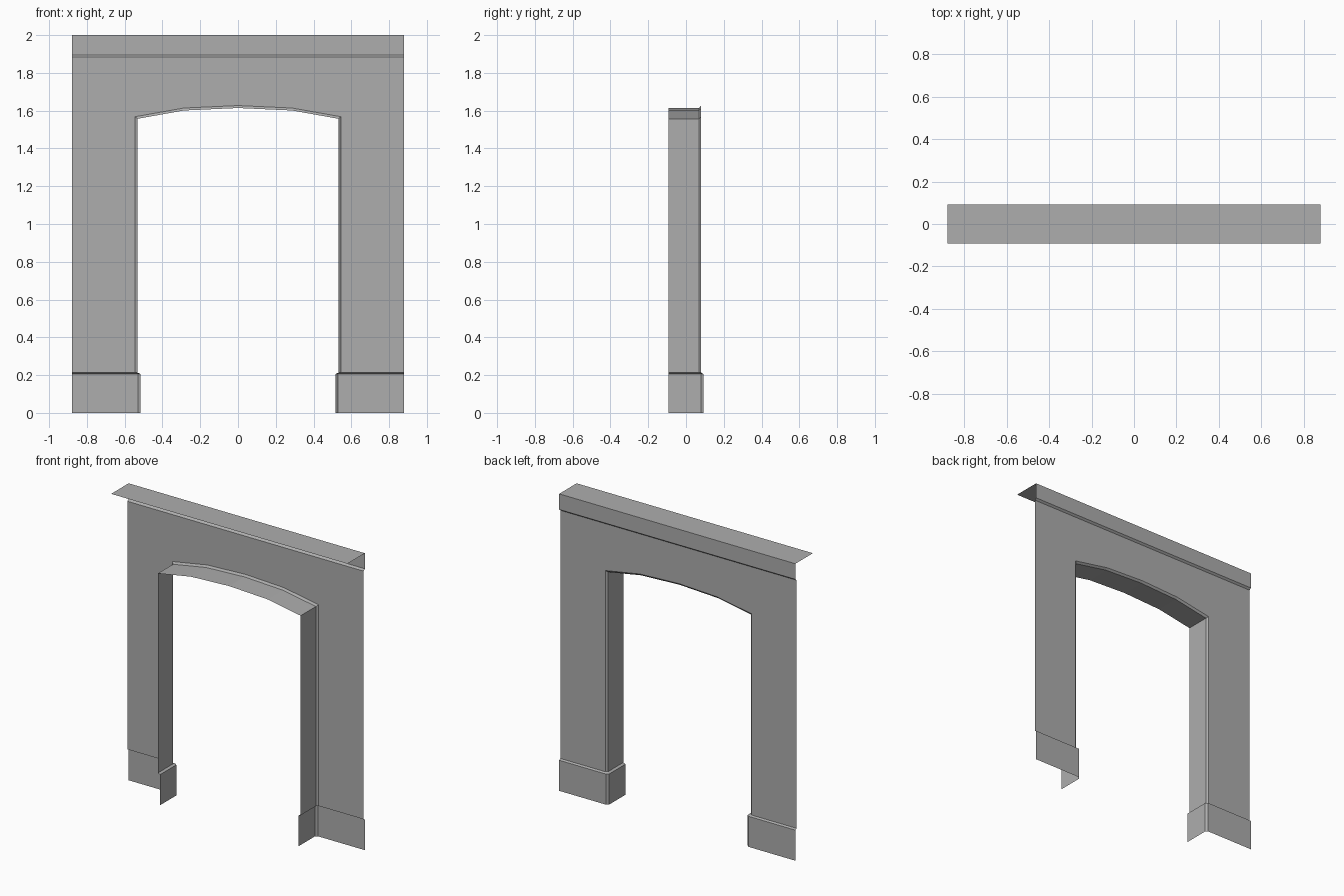
import bpy
import bmesh

cube = bpy.data.objects.get("Cube")
if cube:
    bpy.data.objects.remove(cube, do_unlink=True)

# One plain stone grey
stone = bpy.data.materials.new("stone_grey")
stone.use_nodes = True
COLOUR = (0.42, 0.42, 0.42, 1)
stone.diffuse_color = COLOUR
stone.node_tree.nodes["Principled BSDF"].inputs["Base Color"].default_value = COLOUR

# Main dimensions
WIDTH = 0.88            # half width
FRONT, BACK = -0.093, 0.093
WALL = 0.08             # plane of the wall sheet
REVEAL = 0.069          # where the opening chamfer starts
PLINTH_TOP, FOOT = 0.206, 0.213
BAND_LOW, BAND = 1.884, 1.895
TOP = 2.0


def sheet(name, rows):
    """Open surface through rows of points, mirrored across x = 0."""
    bm = bmesh.new()
    grid = [[bm.verts.new(p) for p in row] for row in rows]
    for a, b in zip(grid, grid[1:]):
        for i in range(len(a) - 1):
            bm.faces.new((a[i], a[i + 1], b[i + 1], b[i]))
    mesh = bpy.data.meshes.new(name)
    bm.to_mesh(mesh)
    bm.free()
    mesh.materials.append(stone)
    obj = bpy.data.objects.new(name, mesh)
    bpy.context.collection.objects.link(obj)
    mirror = obj.modifiers.new("mirror", "MIRROR")
    mirror.use_clip = True
    return obj


def at_depth(outline, y):
    return [(x, y, z) for x, z in outline]


# Arched wall: deep reveal, chamfered edge and flat wall
inner = [(0.532, FOOT), (0.532, 1.557), (0.286, 1.601), (0, 1.614)]
edge = [(0.545, FOOT), (0.545, 1.568), (0.286, 1.614), (0, 1.627)]
outer = [(WIDTH, FOOT), (WIDTH, BAND_LOW), (0.286, BAND_LOW), (0, BAND_LOW)]
sheet("arched_wall", [at_depth(inner, FRONT), at_depth(inner, REVEAL),
                      at_depth(edge, WALL), at_depth(outer, WALL)])

# Plinths: L-shaped plan with a chamfered corner and a sloping top
foot_plan = [(0.532, FRONT), (0.532, REVEAL), (0.545, WALL), (WIDTH, WALL)]
plinth_plan = [(0.516, FRONT), (0.516, WALL), (0.53, BACK), (WIDTH, BACK)]
sheet("plinths", [[(x, y, z) for x, y in plan] for plan, z in
                  ((foot_plan, FOOT), (plinth_plan, PLINTH_TOP), (plinth_plan, 0))])

# Top band with a sloping lower lip, and the shelf over it
profile = [(WALL, BAND_LOW), (BACK, BAND), (BACK, TOP), (FRONT, TOP)]
sheet("top_band_and_shelf", [[(WIDTH, y, z), (0, y, z)] for y, z in profile])
